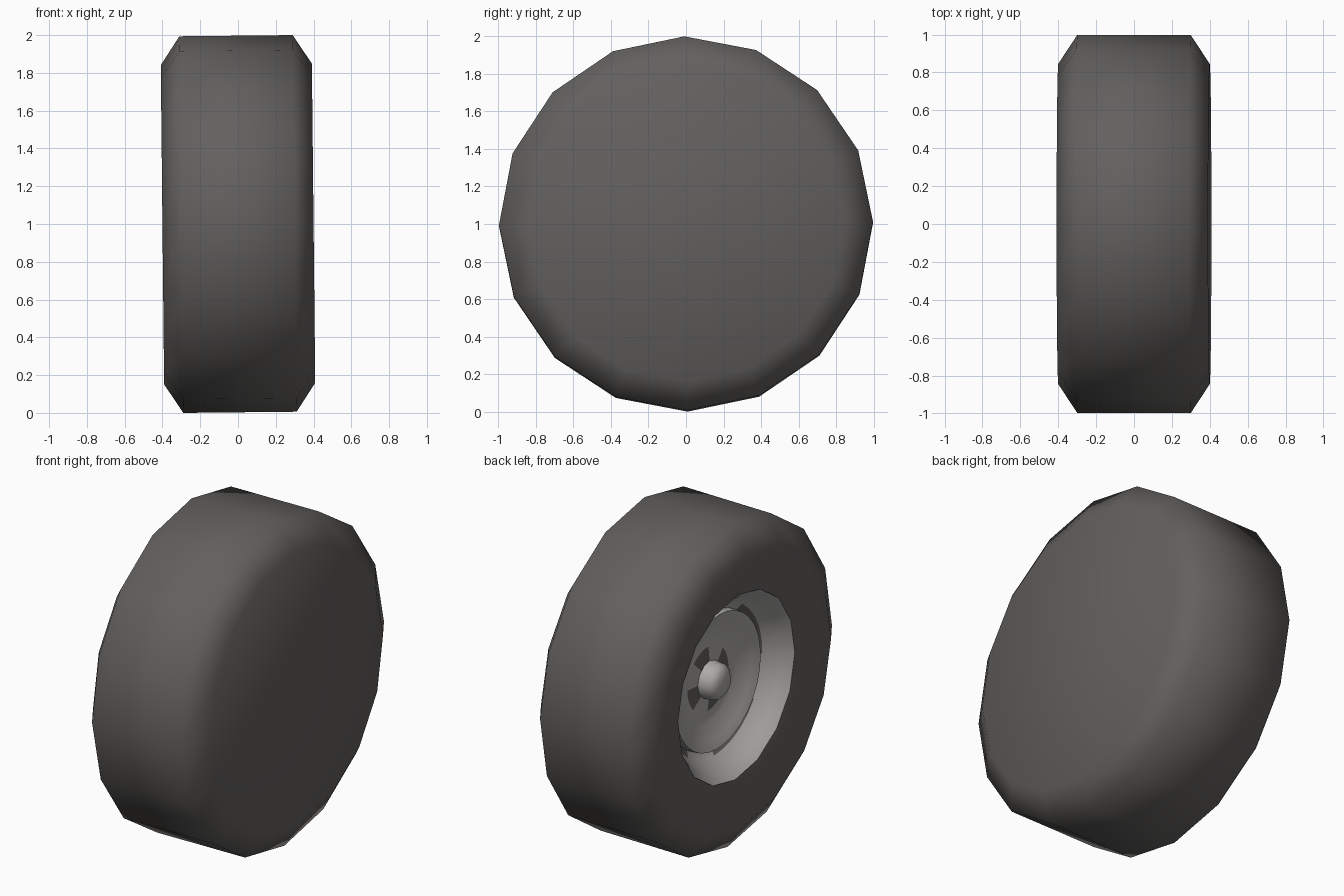
import bpy, bmesh, math
from mathutils import Matrix, Vector

if "Cube" in bpy.data.objects:
    bpy.data.objects.remove(bpy.data.objects["Cube"])


def material(name, rgb):
    m = bpy.data.materials.new(name)
    m.diffuse_color = (*rgb, 1)
    m.use_nodes = True
    m.node_tree.nodes["Principled BSDF"].inputs["Base Color"].default_value = m.diffuse_color
    return m


rubber = material("dark rubber", (0.125, 0.119, 0.114))
silver = material("silver metal", (0.42, 0.41, 0.40))

# The whole wheel leans very slightly
LEAN = (Matrix.Translation((0, 0, 1)) @ Matrix.Rotation(math.radians(-0.6), 4, 'Y')
        @ Matrix.Rotation(math.radians(0.5), 4, 'X'))


def lathe(name, profile, sides, mats, rule=None, cap_last=False, angle=60):
    """Spin (x, radius) points around the x axis; rule(ring, side) gives the material."""
    bm = bmesh.new()
    rings = []
    for x, r in profile:
        if r == 0:
            rings.append([bm.verts.new((x, 0, 0))] * sides)
            continue
        rings.append([bm.verts.new((x, r * math.sin(2 * math.pi * i / sides),
                                    r * math.cos(2 * math.pi * i / sides)))
                      for i in range(sides)])
    for k in range(len(rings) - 1):
        a, b = rings[k], rings[k + 1]
        for i in range(sides):
            j = (i + 1) % sides
            quad = list(dict.fromkeys((a[i], a[j], b[j], b[i])))
            f = bm.faces.new(quad)
            f.material_index = rule(k, i) if rule else 0
    if cap_last:
        bm.faces.new(rings[-1])
    bmesh.ops.recalc_face_normals(bm, faces=bm.faces)
    # An open dish must face outwards (-x)
    if not cap_last and sum(f.normal.x * f.calc_area() for f in bm.faces) > 0:
        bmesh.ops.reverse_faces(bm, faces=bm.faces)
    bm.transform(LEAN)
    me = bpy.data.meshes.new(name)
    bm.to_mesh(me)
    bm.free()
    ob = bpy.data.objects.new(name, me)
    bpy.context.collection.objects.link(ob)
    for m in mats:
        me.materials.append(m)
    bpy.ops.object.select_all(action='DESELECT')
    ob.select_set(True)
    bpy.context.view_layer.objects.active = ob
    bpy.ops.object.shade_smooth_by_angle(angle=math.radians(angle))
    return ob


# Tyre: open on the left for the rim, closed flat on the right
lathe("tyre", [(-0.345, 0.57), (-0.40, 0.845), (-0.30, 0.997),
               (0.30, 0.997), (0.40, 0.845)], 16, [rubber], cap_last=True, angle=80)

# Rim: sloping silver bowl with dark gaps at its foot
lathe("rim_bowl", [(-0.345, 0.57), (-0.29, 0.52), (-0.20, 0.46), (-0.17, 0.41)],
      32, [silver, rubber], rule=lambda k, i: int(k == 2 and i % 8 < 5))

# Wheel disc: raised edge, dished centre with dark patches round the hub
lathe("wheel_disc", [(-0.17, 0.42), (-0.22, 0.415), (-0.20, 0.36), (-0.15, 0.27),
                     (-0.15, 0.20), (-0.16, 0.11)],
      32, [silver, rubber], rule=lambda k, i: int(k == 4 and i % 8 < 4))

# Hub cap
lathe("hub", [(-0.15, 0.115), (-0.23, 0.105), (-0.26, 0.07), (-0.265, 0)],
      12, [silver])
